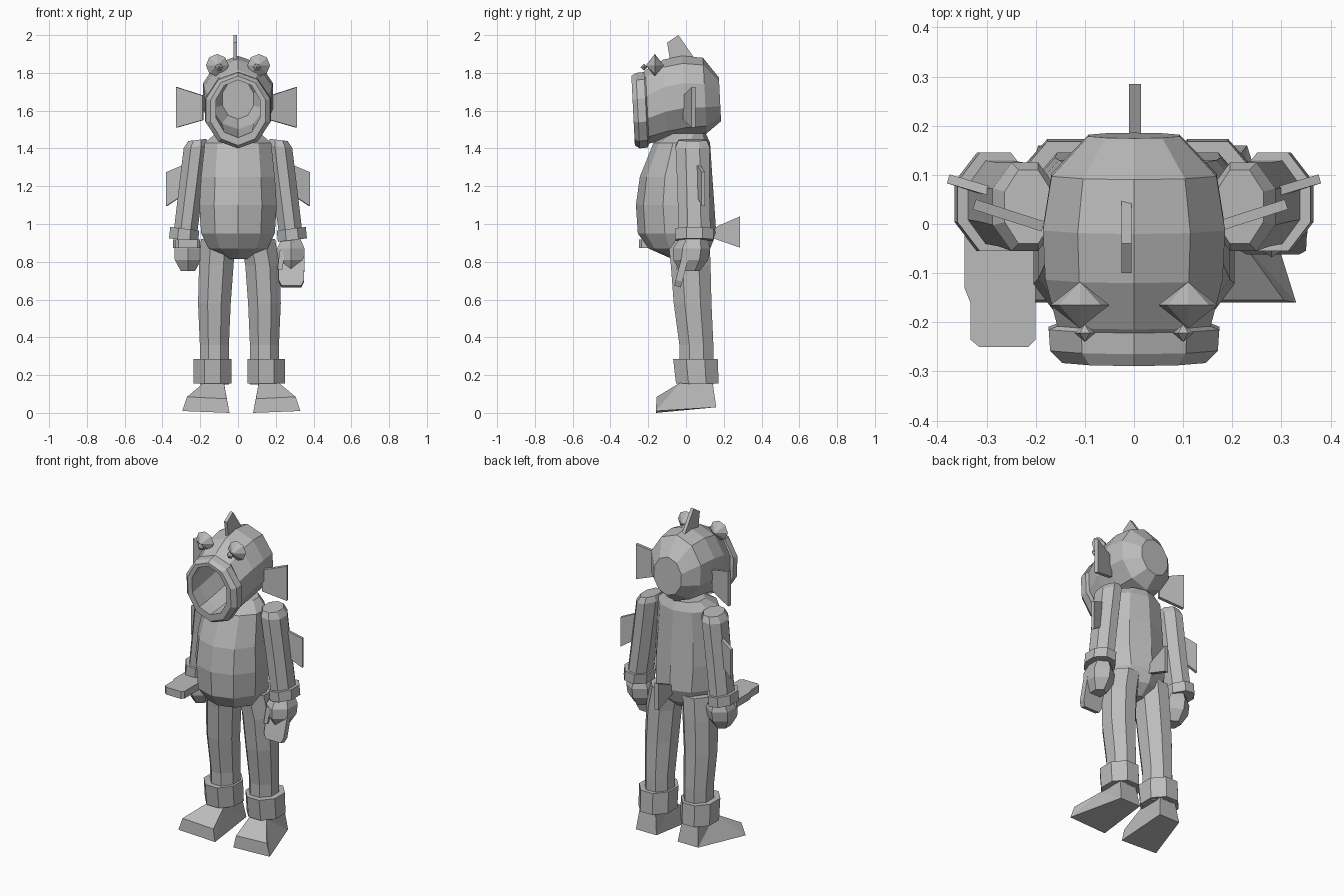
import bpy, bmesh, math
from mathutils import Vector

cube = bpy.data.objects.get("Cube")
if cube:
    bpy.data.objects.remove(cube, do_unlink=True)

grey = bpy.data.materials.new("plain_grey")
grey.use_nodes = True
grey.diffuse_color = (0.5, 0.5, 0.5, 1)
grey.node_tree.nodes["Principled BSDF"].inputs["Base Color"].default_value = grey.diffuse_color


def finish(name, bm):
    bmesh.ops.recalc_face_normals(bm, faces=bm.faces)
    mesh = bpy.data.meshes.new(name)
    bm.to_mesh(mesh)
    bm.free()
    mesh.materials.append(grey)
    obj = bpy.data.objects.new(name, mesh)
    bpy.context.collection.objects.link(obj)
    return obj


def loft(name, rings, sides=8, along="z", lean=0.0):
    """Skin rings of (x, y, z, radius_x, other radius) and cap both ends."""
    bm = bmesh.new()
    loops = []
    for x, y, z, rx, rv in rings:
        loop = []
        for i in range(sides):
            a = math.tau * (i + 0.5) / sides
            k = 1 / math.cos(math.pi / sides)
            u, v = rx * math.cos(a) * k ** 0.5, rv * math.sin(a) * k
            if along == "z":
                p = (x + u, y + v, z + lean * u)
            else:
                p = (x + u, y + lean * v, z + v)
            loop.append(bm.verts.new(p))
        loops.append(loop)
    for a, b in zip(loops, loops[1:]):
        for i in range(sides):
            j = (i + 1) % sides
            bm.faces.new((a[i], a[j], b[j], b[i]))
    bm.faces.new(loops[0])
    bm.faces.new(loops[-1])
    return finish(name, bm)


def slab(name, outline, depth):
    """Flat outline thickened evenly along the depth vector."""
    bm = bmesh.new()
    half = Vector(depth) / 2
    a = [bm.verts.new(Vector(p) - half) for p in outline]
    b = [bm.verts.new(Vector(p) + half) for p in outline]
    bm.faces.new(a)
    bm.faces.new(b)
    for i in range(len(a)):
        j = (i + 1) % len(a)
        bm.faces.new((a[i], a[j], b[j], b[i]))
    return finish(name, bm)


def diamond(name, centre, radius, half_length, sides):
    """Double pyramid pointing along y."""
    bm = bmesh.new()
    c = Vector(centre)
    ring = [bm.verts.new(c + radius * Vector((math.cos(math.tau * i / sides), 0,
                                              math.sin(math.tau * i / sides))))
            for i in range(sides)]
    for s in (-1, 1):
        tip = bm.verts.new(c + Vector((0, s * half_length, 0)))
        for i in range(sides):
            bm.faces.new((ring[i], ring[(i + 1) % sides], tip))
    return finish(name, bm)


# Head with a thick round lip and a hollow mouth
loft("head", [
    (0, 0.18, 1.66, 0.095, 0.11), (0, 0.1, 1.68, 0.172, 0.19),
    (0, -0.01, 1.68, 0.19, 0.2), (0, -0.11, 1.66, 0.185, 0.2),
    (0, -0.205, 1.62, 0.16, 0.185), (0, -0.212, 1.605, 0.178, 0.19),
    (0, -0.255, 1.6, 0.175, 0.19), (0, -0.28, 1.6, 0.15, 0.175),
    (0, -0.28, 1.61, 0.12, 0.145), (0, -0.2, 1.62, 0.125, 0.15),
    (0, 0.08, 1.66, 0.14, 0.15), (0, 0.165, 1.66, 0.085, 0.1)],
    sides=10, along="y", lean=-0.05)

# Pot-bellied body
profile = [  # height, half width, front, back
    (1.48, 0.12, -0.08, 0.1), (1.43, 0.18, -0.165, 0.12), (1.25, 0.2, -0.235, 0.13),
    (1.1, 0.21, -0.255, 0.14), (0.95, 0.2, -0.245, 0.15), (0.87, 0.16, -0.19, 0.12),
    (0.815, 0.06, -0.07, 0.06)]
loft("body", [(0, (f + b) / 2, z, w, (b - f) / 2) for z, w, f, b in profile], sides=10)

# Fins on the centre line
slab("top_fin", [(-0.015, y, z) for y, z in
                 ((-0.1, 1.96), (-0.04, 2.0), (0.05, 1.87), (-0.08, 1.84))], (0.02, 0, 0))
slab("tail_fin", [(0.002, y, z) for y, z in
                  ((0.1, 0.94), (0.17, 0.99), (0.285, 1.04), (0.285, 0.875), (0.17, 0.915))],
     (0.025, 0, 0))

for side, s in (("left", 1), ("right", -1)):
    # Eyes and pupils
    diamond(side + "_eye", (s * 0.11, -0.165, 1.84), 0.06, 0.047, 8)
    diamond(side + "_pupil", (s * 0.1, -0.222, 1.83), 0.021, 0.018, 6)

    # Head and arm fins
    shift = 0.0 if s > 0 else 0.015
    slab(side + "_head_fin", [(s * (x + shift), y, z) for x, y, z in
                              ((0.17, -0.005, 1.68), (0.31, 0.04, 1.725),
                               (0.31, 0.04, 1.51), (0.17, -0.005, 1.55))],
         (s * -0.007, 0.02, 0))
    slab(side + "_arm_fin", [(s * x, y, z) for x, y, z in
                             ((0.27, 0.06, 1.32), (0.378, 0.092, 1.275),
                              (0.378, 0.092, 1.095), (0.28, 0.06, 1.16))],
         (s * -0.005, 0.018, 0))

    # Arm and wrist cuff
    loft(side + "_arm", [
        (s * 0.215, 0.035, 1.445, 0.05, 0.075), (s * 0.222, 0.035, 1.41, 0.068, 0.09),
        (s * 0.25, 0.04, 1.18, 0.068, 0.085), (s * 0.28, 0.045, 0.94, 0.066, 0.085)],
        lean=s * -0.12)
    loft(side + "_wrist_cuff", [
        (s * 0.282, 0.045, 0.975, 0.08, 0.1), (s * 0.288, 0.045, 0.915, 0.08, 0.1)],
        lean=s * 0.12)

    # Palm
    px = 0.28 if s > 0 else 0.265
    loft(side + "_palm", [
        (s * px, 0.04, 0.93, 0.05, 0.06), (s * px, 0.03, 0.87, 0.078, 0.085),
        (s * px, 0.025, 0.81, 0.075, 0.08), (s * px, 0.02, 0.75, 0.04, 0.045)], sides=6)

    # Leg, ankle cuff and foot
    lx = 0.14 if s > 0 else 0.125
    loft(side + "_leg", [
        (s * 0.105, 0.015, 0.92, 0.095, 0.11), (s * (lx - 0.01), 0.025, 0.78, 0.095, 0.105),
        (s * lx, 0.035, 0.58, 0.09, 0.1), (s * lx, 0.055, 0.36, 0.08, 0.09),
        (s * lx, 0.055, 0.15, 0.08, 0.09)])
    loft(side + "_ankle_cuff", [
        (s * (lx + 0.01), 0.05, 0.285, 0.104, 0.118),
        (s * (lx + 0.01), 0.06, 0.155, 0.104, 0.113)])
    fx = 0.0 if s > 0 else -0.035
    bm = bmesh.new()
    top, toe, sole = [[bm.verts.new((s * (x + fx), y, z)) for x, y, z in pts] for pts in (
        ((0.11, -0.03, 0.16), (0.215, -0.03, 0.16), (0.215, 0.14, 0.17), (0.11, 0.14, 0.17)),
        ((0.095, -0.155, 0.075), (0.305, -0.155, 0.085)),
        ((0.08, -0.16, 0), (0.33, -0.16, 0.01), (0.23, 0.16, 0.03), (0.09, 0.16, 0.03)))]
    for face in (top, sole, toe + [top[1], top[0]], toe + [sole[1], sole[0]],
                 [top[1], top[2], sole[2], sole[1], toe[1]],
                 [top[0], top[3], sole[3], sole[0], toe[0]],
                 [top[2], top[3], sole[3], sole[2]]):
        bm.faces.new(face)
    bmesh.ops.triangulate(bm, faces=[f for f in bm.faces if len(f.verts) > 4])
    finish(side + "_foot", bm)

# Hanging fingers and thumb of the left hand
slab("left_fingers", [(x, y, z) for x, y, z in
                      ((0.215, 0.0, 0.84), (0.352, 0.0, 0.84), (0.35, -0.037, 0.7),
                       (0.335, -0.045, 0.67), (0.23, -0.045, 0.67), (0.215, -0.037, 0.7))],
     (0, 0.035, -0.01))
slab("left_thumb", [(0.22, -0.02, 0.86), (0.25, -0.02, 0.86),
                    (0.235, -0.03, 0.76), (0.21, -0.03, 0.76)], (0, 0.04, 0))

# Outstretched fingers of the right hand
slab("right_fingers", [(x, y, 0.895) for x, y in
                       ((-0.345, 0.0), (-0.345, -0.13), (-0.333, -0.16), (-0.333, -0.235),
                        (-0.315, -0.25), (-0.215, -0.25), (-0.2, -0.235), (-0.2, 0.0))],
     (0, 0, 0.045))
